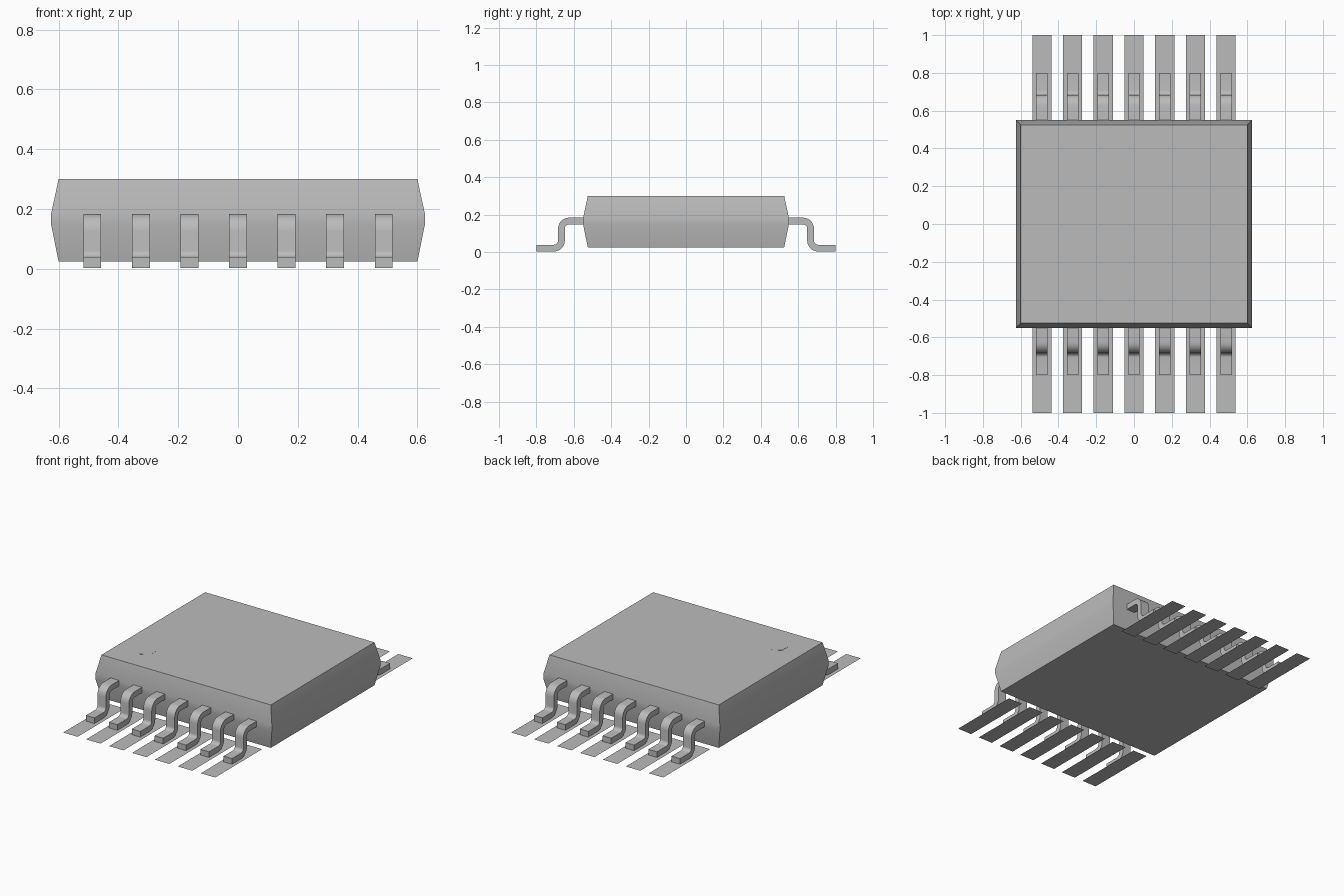
import bpy, bmesh, math

cube = bpy.data.objects.get("Cube")
if cube:
    bpy.data.objects.remove(cube, do_unlink=True)

grey = bpy.data.materials.new("plain grey")
grey.use_nodes = True
colour = (0.5, 0.5, 0.5, 1)
grey.diffuse_color = colour
grey.node_tree.nodes["Principled BSDF"].inputs["Base Color"].default_value = colour


def finish(bm, name, smooth=False):
    """Turn a bmesh into a named, coloured object."""
    mesh = bpy.data.meshes.new(name)
    bm.to_mesh(mesh)
    bm.free()
    mesh.materials.append(grey)
    obj = bpy.data.objects.new(name, mesh)
    bpy.context.collection.objects.link(obj)
    if smooth:
        bpy.ops.object.select_all(action='DESELECT')
        obj.select_set(True)
        bpy.context.view_layer.objects.active = obj
        bpy.ops.object.shade_smooth_by_angle(angle=math.radians(30))
    return obj


def skin(bm, rings, closed_ends=True):
    """Join matching vertex rings with quads and cap both ends."""
    for a, b in zip(rings, rings[1:]):
        for i in range(len(a)):
            j = (i + 1) % len(a)
            bm.faces.new((a[i], a[j], b[j], b[i]))
    if closed_ends:
        bm.faces.new(rings[0][::-1])
        bm.faces.new(rings[-1])
    bmesh.ops.recalc_face_normals(bm, faces=bm.faces)


def make_body():
    bm = bmesh.new()
    rings = []
    for hx, hy, z in ((0.6, 0.525, 0.025), (0.625, 0.55, 0.148),
                      (0.625, 0.55, 0.184), (0.6, 0.525, 0.3)):
        rings.append([bm.verts.new((sx * hx, sy * hy, z))
                      for sx, sy in ((-1, -1), (1, -1), (1, 1), (-1, 1))])
    skin(bm, rings)
    return finish(bm, "body", True)


def lead_path(radius=0.04, steps=6):
    """Centre line of a gull-wing lead as (y, z, direction angle)."""
    high, low, shin = 0.166, 0.021, 0.666
    path = [(0.53, high, 0)]
    for i in range(steps + 1):
        a = math.pi / 2 * i / steps
        path.append((shin - radius + radius * math.sin(a),
                     high - radius + radius * math.cos(a), -a))
    for i in range(steps + 1):
        a = math.pi / 2 * (1 - i / steps)
        path.append((shin + radius - radius * math.sin(a),
                     low + radius - radius * math.cos(a), -a))
    path.append((0.8, low, 0))
    return path


def make_lead(name, x, side, half_width=0.03, half_thick=0.018):
    bm = bmesh.new()
    rings = []
    for y, z, a in lead_path():
        ny, nz = -math.sin(a) * half_thick, math.cos(a) * half_thick
        rings.append([bm.verts.new((x + u * half_width, side * (y + v * ny), z + v * nz))
                      for u, v in ((-1, -1), (1, -1), (1, 1), (-1, 1))])
    skin(bm, rings)
    return finish(bm, name, True)


def make_pad(name, x, side, half_width=0.051):
    bm = bmesh.new()
    corners = [(x - half_width, side * 0.525, 0), (x + half_width, side * 0.525, 0),
               (x + half_width, side, 0), (x - half_width, side, 0)]
    face = bm.faces.new([bm.verts.new(c) for c in corners])
    face.normal_update()
    if face.normal.z < 0:
        face.normal_flip()
    return finish(bm, name)


def make_marker():
    # Thin six-sided plate on the corner of the top face
    bm = bmesh.new()
    rings = [[bm.verts.new((-0.42 + 0.06 * math.cos(a), -0.33 + 0.06 * math.sin(a), z))
              for a in (math.pi / 6 + math.pi / 3 * k for k in range(6))]
             for z in (0.298, 0.301)]
    skin(bm, rings)
    return finish(bm, "corner_marker")


make_body()
make_marker()

# Seven leads and flat pads along the front and back
for side, label in ((-1, "front"), (1, "back")):
    for n in range(7):
        x = (n - 3) * 0.1625
        make_lead(f"{label}_lead_{n + 1}", x, side)
        make_pad(f"{label}_pad_{n + 1}", x, side)
